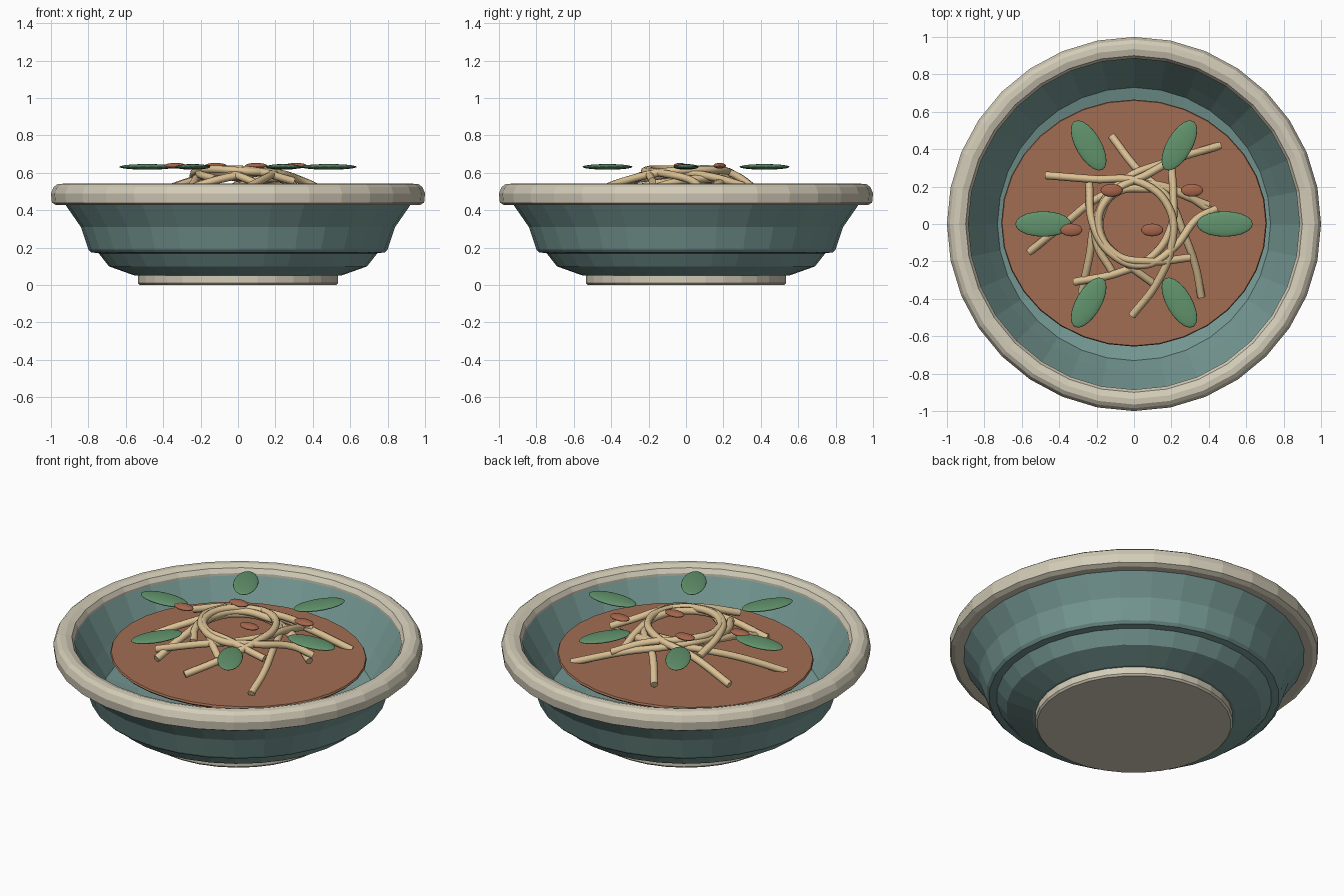
import bpy, bmesh, math
from mathutils import Vector

if "Cube" in bpy.data.objects:
    bpy.data.objects.remove(bpy.data.objects["Cube"])


def material(name, hexcode):
    def lin(c):
        return c / 12.92 if c <= 0.04045 else ((c + 0.055) / 1.055) ** 2.4
    m = bpy.data.materials.new(name)
    m.diffuse_color = [lin(int(hexcode[i:i + 2], 16) / 255) for i in (0, 2, 4)] + [1]
    m.use_nodes = True
    m.node_tree.nodes["Principled BSDF"].inputs["Base Color"].default_value = m.diffuse_color
    return m


TEAL = material("teal glaze", "759893")
CREAM = material("cream clay", "d3ccb8")
BROTH = material("red brown broth", "a26d53")
NOODLE = material("wheat noodle", "dbc194")
LEAF = material("herb green", "61936c")
BEAN = material("bean brown", "a5654c")


def lathe(name, profile, mat, closed=False, segments=32):
    """Revolve (radius, height) points; zero radius collapses to a pole."""
    bm = bmesh.new()
    rings = []
    for r, z in profile:
        if r == 0:
            rings.append([bm.verts.new((0, 0, z))] * segments)
        else:
            rings.append([bm.verts.new((r * math.cos(math.tau * i / segments),
                                        r * math.sin(math.tau * i / segments), z))
                          for i in range(segments)])
    pairs = list(zip(rings, rings[1:]))
    if closed:
        pairs.append((rings[-1], rings[0]))
    for a, b in pairs:
        for i in range(segments):
            j = (i + 1) % segments
            bm.faces.new(list(dict.fromkeys((a[i], a[j], b[j], b[i]))))
    bmesh.ops.recalc_face_normals(bm, faces=bm.faces)
    me = bpy.data.meshes.new(name)
    bm.to_mesh(me)
    bm.free()
    me.materials.append(mat)
    ob = bpy.data.objects.new(name, me)
    bpy.context.collection.objects.link(ob)
    return ob


def pebble(name, loc, size, angle, mat):
    """Flattened smooth ellipsoid lying in the horizontal plane."""
    bpy.ops.mesh.primitive_uv_sphere_add(segments=20, ring_count=12, radius=1, location=loc,
                                         rotation=(0, 0, angle))
    ob = bpy.context.object
    ob.name = name
    ob.scale = size
    ob.data.materials.append(mat)
    bpy.ops.object.shade_smooth()


def strand(name, points, lift):
    """Noodle tube through plan points, rising toward the middle of the nest."""
    cu = bpy.data.curves.new(name, 'CURVE')
    cu.dimensions = '3D'
    cu.bevel_depth = 0.021
    cu.bevel_resolution = 2
    cu.resolution_u = 8
    cu.use_fill_caps = True
    sp = cu.splines.new('BEZIER')
    sp.bezier_points.add(len(points) - 1)
    for bp, (x, y) in zip(sp.bezier_points, points):
        r = math.hypot(x, y)
        bp.co = Vector((x, y, 0.60 - 0.42 * max(0, r - 0.2) + lift))
        bp.handle_left_type = bp.handle_right_type = 'AUTO'
    cu.materials.append(NOODLE)
    ob = bpy.data.objects.new(name, cu)
    bpy.context.collection.objects.link(ob)
    bpy.ops.object.select_all(action='DESELECT')
    ob.select_set(True)
    bpy.context.view_layer.objects.active = ob
    bpy.ops.object.convert(target='MESH')
    bpy.ops.object.shade_smooth_by_angle(angle=math.radians(50))


# Foot, stepped bowl wall with inner surface, and rolled rim
lathe("foot", [(0, 0), (0.525, 0), (0.535, 0.01), (0.535, 0.05), (0, 0.05)], CREAM)
lathe("bowl", [(0, 0.045), (0.55, 0.05), (0.69, 0.10), (0.745, 0.17), (0.785, 0.175),
               (0.80, 0.19), (0.84, 0.31), (0.93, 0.44), (0.93, 0.50),
               (0.89, 0.50), (0.79, 0.32), (0.73, 0.22), (0.55, 0.17), (0, 0.16)], TEAL)
lathe("rim", [(0.91, 0.43), (0.97, 0.427), (0.995, 0.44), (1.0, 0.49), (0.985, 0.525),
              (0.965, 0.54), (0.935, 0.542), (0.90, 0.53), (0.885, 0.505), (0.885, 0.48)],
      CREAM, closed=True)

# Broth disc, slightly oval
broth = lathe("broth", [(0, 0.41), (0.70, 0.41), (0.71, 0.42), (0.705, 0.43), (0, 0.432)], BROTH)
broth.scale.y = 0.93
broth.location.y = 0.005

# Noodle nest: strands sweep around an open centre with loose ends
strands = [
    [(-.12, .47), (.02, .29), (.18, .14), (.27, -.06), (.33, -.23), (.36, -.39)],
    [(.46, .42), (.17, .33), (-.06, .23), (-.19, .06), (-.20, -.10), (-.12, -.25)],
    [(-.47, .26), (-.22, .24), (.04, .22), (.19, .08), (.20, -.12), (.12, -.32), (-.01, -.49)],
    [(-.56, -.15), (-.36, .01), (-.19, .14), (0, .21), (.20, .19), (.43, .06)],
    [(-.32, -.31), (-.08, -.26), (.10, -.17), (.20, -.01), (.21, .15), (.20, .31)],
    [(.44, .08), (.34, .03), (.21, -.13), (.05, -.22), (-.12, -.16), (-.22, 0), (-.24, .22)],
    [(-.28, -.37), (-.24, -.18), (-.20, .02), (-.08, .18), (.10, .20), (.40, .10)],
    [(.12, -.33), (-.05, -.20), (-.17, -.07), (-.17, .07), (-.09, .17), (.10, .19)],
    [(.30, -.18), (.08, -.20), (-.10, -.16), (-.19, 0), (-.13, .15), (.08, .27), (.24, .36)],
]
for i, pts in enumerate(strands):
    strand(f"noodle_{i + 1}", pts, 0.018 * (i % 3 - 1))

# Ring of six herb leaves pointing outward
for i in range(6):
    a = math.tau * i / 6
    pebble(f"leaf_{i + 1}", (0.485 * math.cos(a), 0.485 * math.sin(a), 0.632),
           (0.15, 0.068, 0.015), a, LEAF)

# Beans scattered on top
for i, (x, y) in enumerate([(-.12, .18), (.31, .18), (-.335, -.032), (.097, -.032)]):
    pebble(f"bean_{i + 1}", (x, y, 0.638), (0.059, 0.034, 0.015), 0, BEAN)
